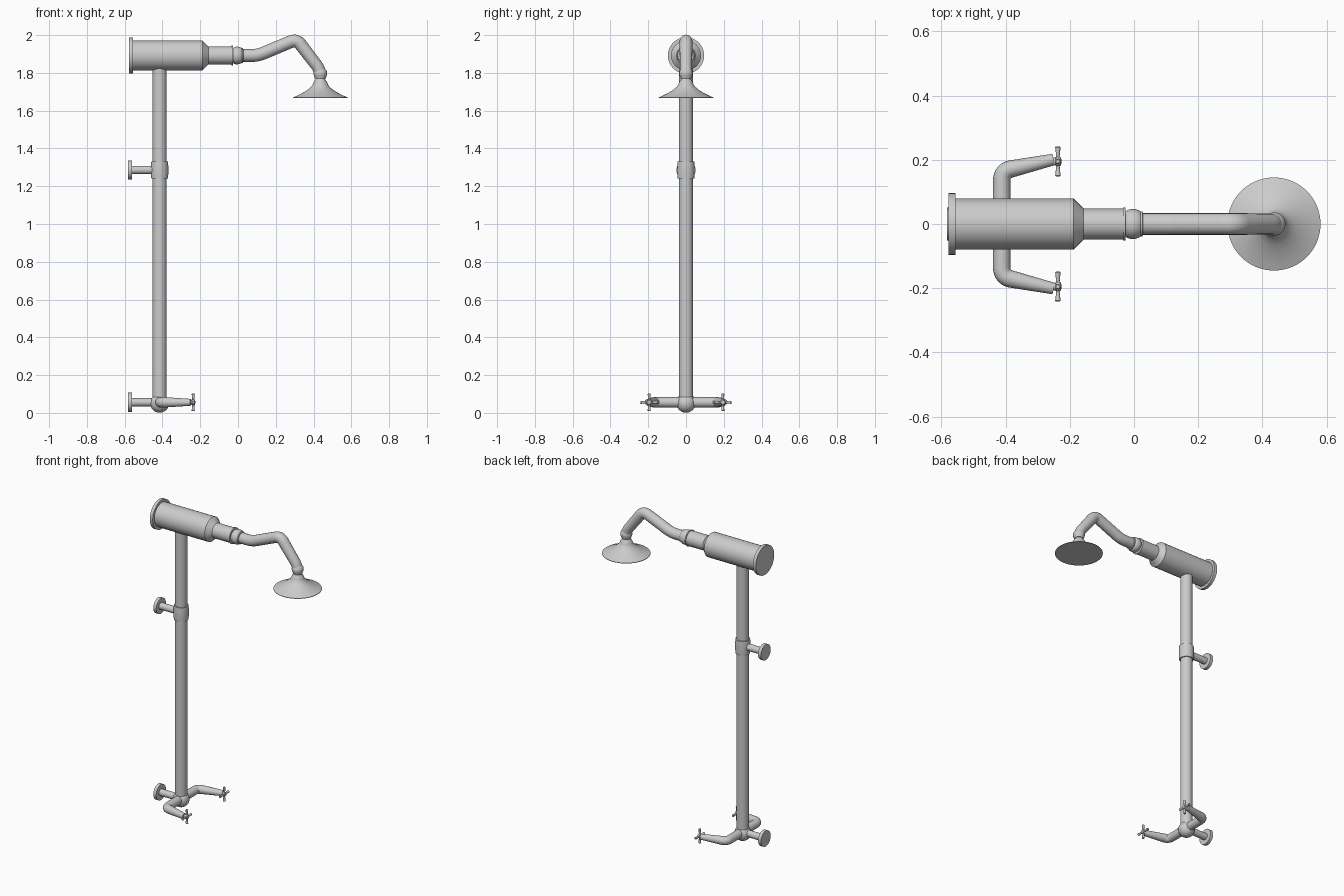
import bpy, bmesh, math
from mathutils import Vector

if "Cube" in bpy.data.objects:
    bpy.data.objects.remove(bpy.data.objects["Cube"])

AXES = {"X": Vector((1, 0, 0)), "Y": Vector((0, 1, 0)), "Z": Vector((0, 0, 1))}


def smooth(ob, angle=32):
    bpy.ops.object.select_all(action="DESELECT")
    ob.select_set(True)
    bpy.context.view_layer.objects.active = ob
    bpy.ops.object.shade_smooth_by_angle(angle=math.radians(angle))


def lathe(name, profile, origin=(0, 0, 0), axis="X", seg=48):
    """Turn (position along axis, radius) points into a closed solid."""
    bm = bmesh.new()
    a = AXES[axis]
    q = Vector((0, 0, 1)).rotation_difference(a)
    rings = []
    for t, r in profile:
        rings.append([bm.verts.new(Vector(origin) + a * t + q @ Vector(
            (r * math.cos(2 * math.pi * i / seg), r * math.sin(2 * math.pi * i / seg), 0)))
            for i in range(seg)])
    for lo, hi in zip(rings, rings[1:]):
        for i in range(seg):
            j = (i + 1) % seg
            bm.faces.new((lo[i], lo[j], hi[j], hi[i]))
    bm.faces.new(rings[0])
    bm.faces.new(rings[-1])
    bmesh.ops.recalc_face_normals(bm, faces=bm.faces)
    me = bpy.data.meshes.new(name)
    bm.to_mesh(me)
    bm.free()
    ob = bpy.data.objects.new(name, me)
    bpy.context.collection.objects.link(ob)
    smooth(ob)
    return ob


def arc(t, r, n=10, cut=0.15):
    """Profile points of a ball centred at t, trimmed at both poles."""
    return [(t - r * math.cos(u), r * math.sin(u))
            for u in (cut + (math.pi - 2 * cut) * i / n for i in range(n + 1))]


def tube(name, pts, radii, bend):
    """Round pipe along a path with filleted corners."""
    P = [Vector(p) for p in pts]
    path = [(P[0], radii[0])]
    for i in range(1, len(P) - 1):
        a = P[i] + (P[i - 1] - P[i]).normalized() * bend
        b = P[i] + (P[i + 1] - P[i]).normalized() * bend
        for k in range(9):
            u = k / 8
            path.append((a * (1 - u) ** 2 + P[i] * 2 * u * (1 - u) + b * u * u, radii[i]))
    path.append((P[-1], radii[-1]))
    cu = bpy.data.curves.new(name, "CURVE")
    cu.dimensions = "3D"
    cu.bevel_depth = 1
    cu.bevel_resolution = 8
    cu.use_fill_caps = True
    sp = cu.splines.new("POLY")
    sp.points.add(len(path) - 1)
    for p, (co, r) in zip(sp.points, path):
        p.co = (*co, 1)
        p.radius = r
    ob = bpy.data.objects.new(name, cu)
    bpy.context.collection.objects.link(ob)
    bpy.ops.object.select_all(action="DESELECT")
    ob.select_set(True)
    bpy.context.view_layer.objects.active = ob
    bpy.ops.object.convert(target="MESH")
    smooth(bpy.context.object)


CX, TOP, MID, LOW = -0.415, 1.892, 1.286, 0.056

# Riser column with its collar and foot ball
lathe("riser_column", [(LOW, 0.037), (1.85, 0.037)], (CX, 0, 0), "Z")
lathe("riser_collar", [(-0.046, 0.037), (-0.046, 0.044), (-0.02, 0.046), (0.02, 0.046),
                       (0.046, 0.044), (0.046, 0.037)], (CX, 0, MID), "Z")
lathe("foot_ball", arc(0, 0.05, 20, 0.02), (CX, 0, 0.051), "Z")

# Wall mounts
for label, z in (("middle", MID), ("lower", LOW)):
    lathe(label + "_wall_mount", [(-0.583, 0.051), (-0.562, 0.051), (-0.562, 0.022),
                                  (CX, 0.022)], (0, 0, z))

# Upper body: wall flange, thick barrel, shoulder and neck
lathe("upper_body", [(-0.577, 0.096), (-0.556, 0.096), (-0.556, 0.079), (-0.188, 0.079),
                     (-0.157, 0.048), (-0.034, 0.048)], (0, 0, TOP))
lathe("neck_ring", [(-0.034, 0.052), (-0.027, 0.052)], (0, 0, TOP))
lathe("neck_joint", [(-0.027, 0.038), (-0.022, 0.043), (-0.01, 0.047), (0.005, 0.046),
                     (0.018, 0.041), (0.02, 0.039), (0.026, 0.039), (0.028, 0.035)], (0, 0, TOP))

# Curved shower arm
HX = 0.436
tube("shower_arm", [(0.0, 0, TOP), (0.105, 0, TOP), (0.31, 0, 1.978), (HX, 0, 1.815),
                    (HX, 0, 1.77)], [0.034] * 3 + [0.032, 0.028], 0.036)

# Swivel ball and flared shower head
lathe("swivel_ball", arc(1.797, 0.036, 14), (HX, 0, 0), "Z")
lathe("shower_head", [(1.667, 0.145), (1.67, 0.145), (1.68, 0.121), (1.695, 0.092), (1.712, 0.065),
                      (1.727, 0.048), (1.737, 0.041), (1.745, 0.038), (1.755, 0.034),
                      (1.764, 0.026), (1.775, 0.024)], (HX, 0, 0), "Z", 64)

# Valve arms with cross handles, mirrored left and right
for label, s in (("left", 1), ("right", -1)):
    tube(label + "_valve_arm", [(CX + 0.003, 0, LOW), (CX + 0.003, s * 0.165, LOW),
                                (-0.25, s * 0.201, LOW)], [0.028, 0.027, 0.018], 0.03)
    hub = (-0.237, s * 0.195, LOW)
    lathe(label + "_handle_hub", [(-0.022, 0.012), (-0.008, 0.012), (-0.006, 0.015),
                                  (0.006, 0.015), (0.01, 0.011), (0.011, 0.004)], hub, seg=24)
    for axis, word in (("Y", "level"), ("Z", "upright")):
        half = [(0.047, 0.006), (0.044, 0.0085), (0.032, 0.007), (0.015, 0.0055)]
        bar = [(-t, r) for t, r in half] + half[::-1]
        lathe(f"{label}_handle_{word}_bar", bar, hub, axis, 16)
